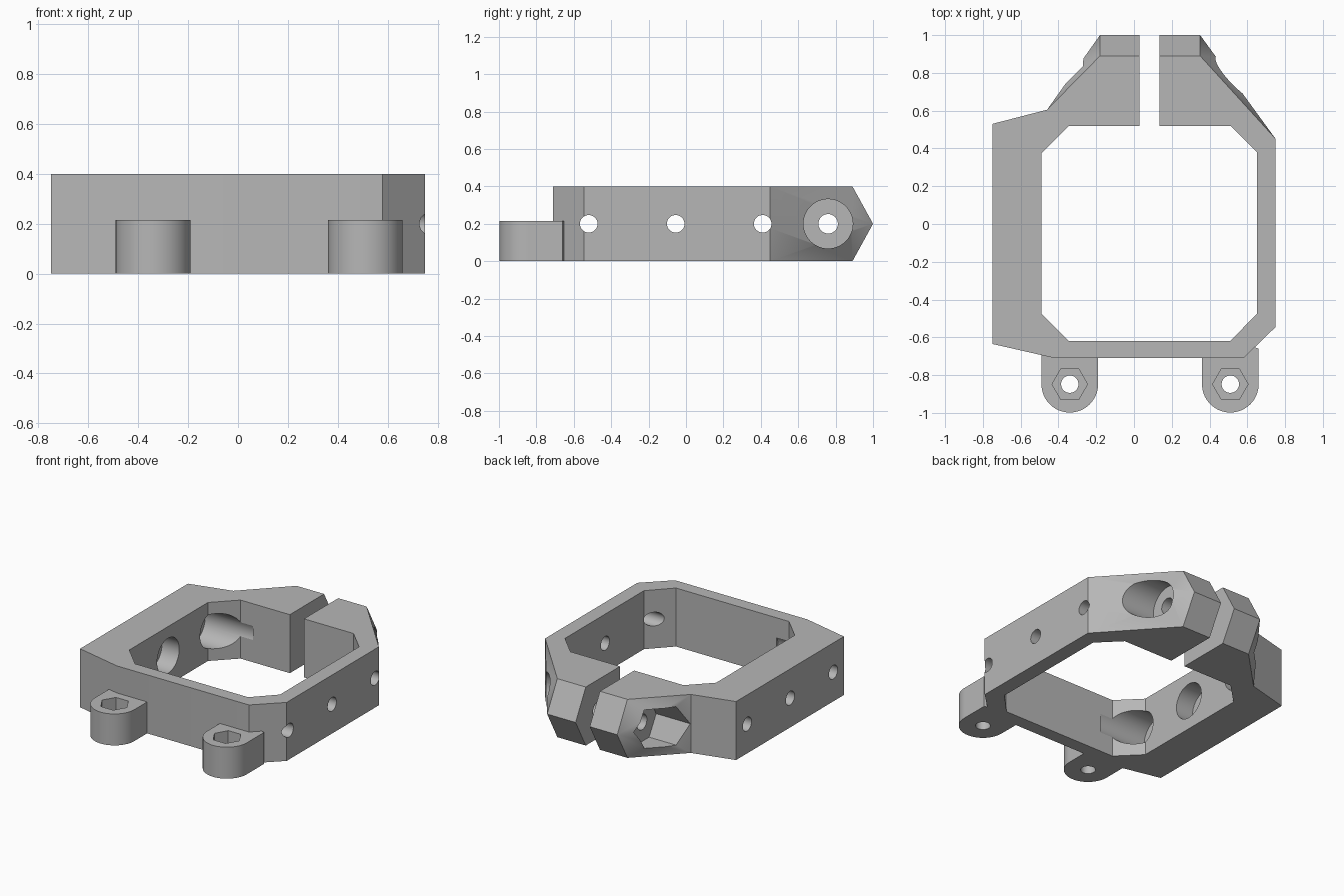
import bpy, bmesh
from math import pi, radians
from mathutils import Matrix, Vector

cube = bpy.data.objects.get("Cube")
if cube:
    bpy.data.objects.remove(cube, do_unlink=True)

H = 0.40            # clamp height
MID = H / 2         # height of the cross bores
TAB_H = 0.215       # mounting ear height
BOLT_Y = 0.76       # clamping bolt position

grey = bpy.data.materials.new("grey plastic")
grey.use_nodes = True
colour = (0.47, 0.47, 0.47, 1)
grey.diffuse_color = colour
grey.node_tree.nodes["Principled BSDF"].inputs["Base Color"].default_value = colour


def new_object(name, bm):
    bmesh.ops.recalc_face_normals(bm, faces=bm.faces[:])
    mesh = bpy.data.meshes.new(name)
    bm.to_mesh(mesh)
    bm.free()
    mesh.materials.append(grey)
    ob = bpy.data.objects.new(name, mesh)
    bpy.context.collection.objects.link(ob)
    return ob


def hull(name, points):
    """Convex solid around the points, with flat regions merged."""
    bm = bmesh.new()
    for p in points:
        bm.verts.new(p)
    res = bmesh.ops.convex_hull(bm, input=bm.verts[:])
    loose = [v for v in bm.verts if not v.link_faces]
    bmesh.ops.delete(bm, geom=loose, context='VERTS')
    bmesh.ops.dissolve_limit(bm, angle_limit=radians(0.5),
                             verts=bm.verts[:], edges=bm.edges[:])
    return new_object(name, bm)


def prism(name, outline, z0, z1):
    return hull(name, [(x, y, z) for x, y in outline for z in (z0, z1)])


def rod(name, start, end, radius, sides=48):
    """Cylinder, or hexagonal bar, between two points."""
    a, b = Vector(start), Vector(end)
    axis = b - a
    bm = bmesh.new()
    rot = axis.to_track_quat('Z', 'Y').to_matrix().to_4x4()
    bmesh.ops.create_cone(bm, cap_ends=True, segments=sides, radius1=radius,
                          radius2=radius, depth=axis.length,
                          matrix=Matrix.Translation((a + b) / 2) @ rot)
    return new_object(name, bm)


def combine(target, other, operation):
    mod = target.modifiers.new("boolean", 'BOOLEAN')
    mod.operation, mod.solver, mod.object = operation, 'EXACT', other
    bpy.context.view_layer.update()
    graph = bpy.context.evaluated_depsgraph_get()
    mesh = bpy.data.meshes.new_from_object(target.evaluated_get(graph))
    target.modifiers.clear()
    target.data = mesh
    bpy.data.objects.remove(other, do_unlink=True)


def smooth(ob):
    bpy.ops.object.select_all(action='DESELECT')
    ob.select_set(True)
    bpy.context.view_layer.objects.active = ob
    bpy.ops.object.shade_smooth_by_angle(angle=radians(25))


# Frame block
frame = prism("clamp_frame",
              [(-0.75, 0.53), (-0.46, 0.605), (0.75, 0.45), (0.75, -0.545),
               (0.58, -0.71), (-0.42, -0.71), (-0.75, -0.635)], 0, H)

# Wedge-nosed clamping jaws
points = [(x, y, z) for z in (0, H)
          for x, y in ((-0.46, 0.605), (-0.46, 0.45), (0.75, 0.45),
                       (-0.18, 0.89), (0.35, 0.89))]
points += [(-0.18, 1.0, MID), (0.35, 1.0, MID)]
combine(frame, hull("jaws", points), 'UNION')

# Chamfered opening and the slot between the jaws
combine(frame, prism("opening",
                     [(-0.49, 0.375), (-0.345, 0.52), (0.51, 0.52), (0.65, 0.38),
                      (0.65, -0.475), (0.51, -0.62), (-0.345, -0.62),
                      (-0.49, -0.475)], -0.1, H + 0.1), 'DIFFERENCE')
combine(frame, prism("slot", [(x, y) for x in (0.028, 0.135) for y in (0.3, 1.2)],
                     -0.1, H + 0.1), 'DIFFERENCE')

# Side bores, counterbored from inside the thick wall
for y in (-0.52, -0.055, 0.41):
    combine(frame, rod("bore", (-1, y, MID), (1, y, MID), 0.047), 'DIFFERENCE')
    combine(frame, rod("counterbore", (-0.62, y, MID), (-0.25, y, MID), 0.12),
            'DIFFERENCE')

# Clamping bolt: through hole, round head pocket, hexagonal nut pocket
combine(frame, rod("bolt_hole", (-1, BOLT_Y, MID), (1, BOLT_Y, MID), 0.052),
        'DIFFERENCE')
combine(frame, rod("head_pocket", (0.37, BOLT_Y, MID), (1, BOLT_Y, MID), 0.132),
        'DIFFERENCE')
pocket = rod("nut_pocket", (0, 0, 0), (0, 0, 0.8), 0.152, 6)
pocket.data.transform(Matrix.Translation((-0.2, BOLT_Y, MID)) @
                      Matrix.Rotation(-pi / 2, 4, 'Y'))
ys = [v.co.y for v in pocket.data.vertices]
zs = [v.co.z for v in pocket.data.vertices]
if max(zs) - min(zs) > max(ys) - min(ys):       # corners point along y
    shift = Matrix.Translation((0, BOLT_Y, MID))
    pocket.data.transform(shift @ Matrix.Rotation(pi / 6, 4, 'X') @ shift.inverted())
combine(frame, pocket, 'DIFFERENCE')
smooth(frame)

# Mounting ears with nut recess and screw hole
for side, x in (("right", -0.34), ("left", 0.51)):
    y, r = -0.848, 0.15
    ear = rod(side + "_mounting_ear", (x, y, 0), (x, y, TAB_H), r, 64)
    neck = prism("neck", [(x - r, y), (x + r, y), (x + r, -0.66),
                          (x + r - 0.06, -0.64), (x - r, -0.64)], 0, TAB_H)
    combine(ear, neck, 'UNION')
    hexagon = rod("recess", (x, y, 0.1), (x, y, 0.4), 0.094, 6)
    # Turn the corners of the recess along x
    vx = [v.co.x for v in hexagon.data.vertices]
    if max(vx) - x < 0.09:
        shift = Matrix.Translation((x, y, 0))
        hexagon.data.transform(shift @ Matrix.Rotation(pi / 6, 4, 'Z') @ shift.inverted())
    combine(ear, hexagon, 'DIFFERENCE')
    combine(ear, rod("screw_hole", (x, y, -0.1), (x, y, 0.4), 0.046), 'DIFFERENCE')
    smooth(ear)
